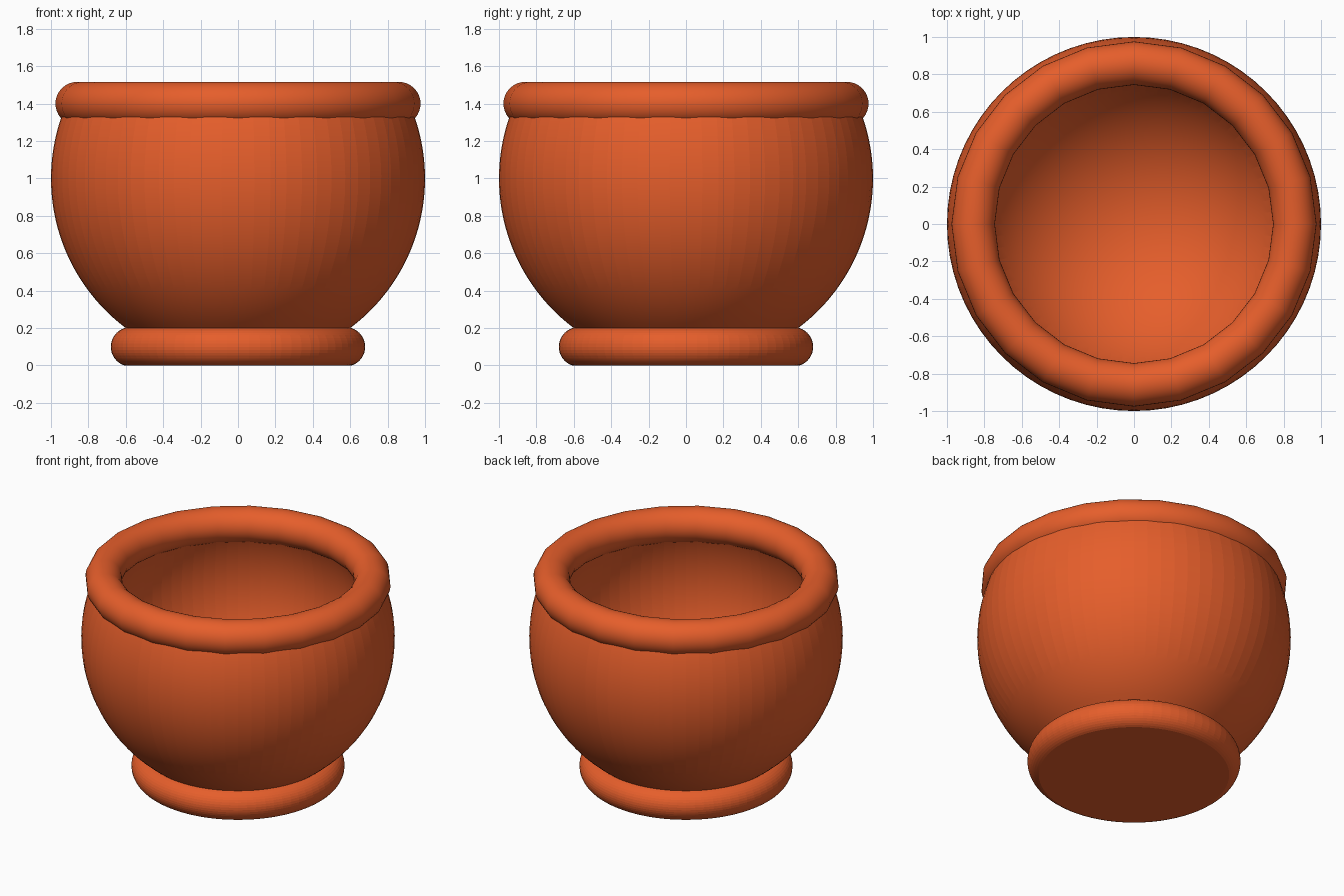
import bpy, bmesh, math

if "Cube" in bpy.data.objects:
    bpy.data.objects.remove(bpy.data.objects["Cube"])

clay = bpy.data.materials.new("terracotta")
clay.diffuse_color = (0.79, 0.112, 0.024, 1)
clay.use_nodes = True
clay.node_tree.nodes["Principled BSDF"].inputs["Base Color"].default_value = clay.diffuse_color


def arc(cx, cz, r, a0, a1, n):
    """Points on a circular arc in the (radius, z) plane, angles in degrees."""
    pts = []
    for i in range(n + 1):
        a = math.radians(a0 + (a1 - a0) * i / n)
        pts.append((max(cx + r * math.cos(a), 0.0), cz + r * math.sin(a)))
    return pts


def lathe(name, profile, sides, smooth_angle, closed=False):
    """Revolve a (radius, z) profile around the z axis."""
    bm = bmesh.new()
    verts = [bm.verts.new((r, 0, z)) for r, z in profile]
    pairs = list(zip(verts, verts[1:]))
    if closed:
        pairs.append((verts[-1], verts[0]))
    edges = [bm.edges.new(p) for p in pairs]
    bmesh.ops.spin(bm, geom=verts + edges, axis=(0, 0, 1), cent=(0, 0, 0),
                   angle=math.tau, steps=sides)
    bmesh.ops.remove_doubles(bm, verts=bm.verts, dist=1e-4)
    bmesh.ops.recalc_face_normals(bm, faces=bm.faces)
    mesh = bpy.data.meshes.new(name)
    bm.to_mesh(mesh)
    bm.free()
    mesh.materials.append(clay)
    obj = bpy.data.objects.new(name, mesh)
    bpy.context.collection.objects.link(obj)
    bpy.ops.object.select_all(action='DESELECT')
    obj.select_set(True)
    bpy.context.view_layer.objects.active = obj
    bpy.ops.object.shade_smooth_by_angle(angle=math.radians(smooth_angle))
    return obj


# Bowl and foot as one turned solid: base disc, rounded foot, outer wall, inner wall
base = [(0, 0)] + arc(0.575, 0.10, 0.105, -72, 72, 16)
outer = arc(0, 1.0, 1.0, -53.13, 22.5, 28)
inner = arc(0, 1.0, 0.85, 26.5, -90, 32)
lathe("bowl_with_foot", base + outer + inner, 72, 4)

# Thick rolled rim, coarser around the ring
lathe("rim", arc(0.86, 1.40, 0.116, 0, 350, 35), 24, 30, closed=True)
